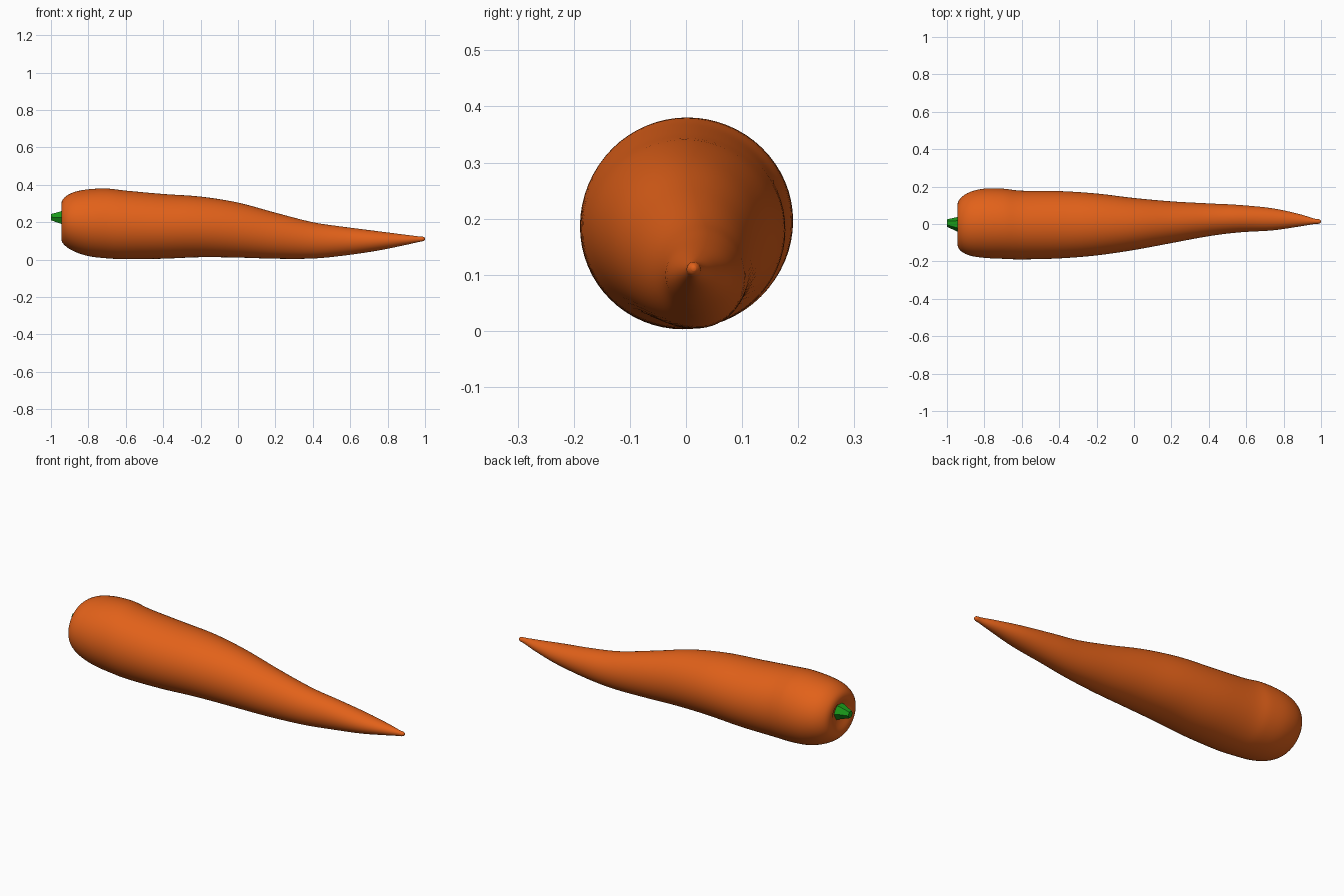
import bpy, bmesh, math
from mathutils import Vector

if "Cube" in bpy.data.objects:
    bpy.data.objects.remove(bpy.data.objects["Cube"])


def material(name, color):
    m = bpy.data.materials.new(name)
    m.diffuse_color = (*color, 1)
    m.use_nodes = True
    m.node_tree.nodes["Principled BSDF"].inputs["Base Color"].default_value = m.diffuse_color
    return m


def loft(name, rings, mat, smooth):
    """Skin closed rings of points and cap both ends."""
    bm = bmesh.new()
    loops = [[bm.verts.new(p) for p in r] for r in rings]
    n = len(loops[0])
    for a, b in zip(loops, loops[1:]):
        for i in range(n):
            bm.faces.new((a[i], a[(i + 1) % n], b[(i + 1) % n], b[i]))
    bm.faces.new(loops[0])
    bm.faces.new(loops[-1])
    bmesh.ops.recalc_face_normals(bm, faces=bm.faces)
    for f in bm.faces:
        f.smooth = smooth
    me = bpy.data.meshes.new(name)
    bm.to_mesh(me)
    bm.free()
    me.materials.append(mat)
    ob = bpy.data.objects.new(name, me)
    bpy.context.collection.objects.link(ob)
    return ob


def ring(s, n):
    """Oval section from (x, z low, z high, y low, y high)."""
    x, z0, z1, y0, y1 = s
    return [(x, (y0 + y1) / 2 + (y1 - y0) / 2 * math.cos(math.tau * i / n),
             (z0 + z1) / 2 + (z1 - z0) / 2 * math.sin(math.tau * i / n)) for i in range(n)]


def smooth_path(pts, steps):
    """Catmull-Rom through the stations."""
    v = [Vector(p) for p in pts]
    out = []
    for i in range(len(v) - 1):
        a, b, c, d = v[max(i - 1, 0)], v[i], v[i + 1], v[min(i + 2, len(v) - 1)]
        for k in range(steps):
            t = k / steps
            out.append(b + 0.5 * t * ((c - a) + t * ((2 * a - 5 * b + 4 * c - d)
                                                    + t * (3 * (b - c) + d - a))))
    return out + [v[-1]]


# Root: dimpled crown, swollen shoulder, long uneven taper, rounded tip
stations = [
    (-0.920, 0.205, 0.235, -0.015, 0.015),
    (-0.930, 0.165, 0.265, -0.055, 0.055),
    (-0.945, 0.115, 0.295, -0.100, 0.095),
    (-0.930, 0.080, 0.330, -0.140, 0.135),
    (-0.880, 0.046, 0.360, -0.168, 0.170),
    (-0.800, 0.019, 0.376, -0.181, 0.189),
    (-0.700, 0.007, 0.380, -0.186, 0.189),
    (-0.600, 0.003, 0.369, -0.189, 0.178),
    (-0.400, 0.005, 0.351, -0.184, 0.176),
    (-0.200, 0.013, 0.337, -0.168, 0.163),
    (0.000, 0.011, 0.305, -0.139, 0.139),
    (0.200, 0.005, 0.251, -0.102, 0.121),
    (0.400, 0.006, 0.200, -0.065, 0.110),
    (0.560, 0.021, 0.176, -0.045, 0.102),
    (0.740, 0.047, 0.153, -0.034, 0.084),
    (0.880, 0.075, 0.135, -0.014, 0.054),
    (0.960, 0.093, 0.125, -0.001, 0.030),
    (0.990, 0.099, 0.122, 0.002, 0.025),
    (1.000, 0.107, 0.116, 0.010, 0.018),
]
loft("carrot_root", [ring(s, 64) for s in smooth_path(stations, 5)],
     material("orange", (0.76, 0.12, 0.01)), True)

# Cut leaf stub: small faceted frustum set in the dimple
stub = [(-0.91, 0.170, 0.270, -0.048, 0.045),
        (-0.945, 0.186, 0.264, -0.040, 0.037),
        (-1.000, 0.208, 0.246, -0.015, 0.025)]
loft("leaf_stub", [ring(s, 6) for s in stub],
     material("green", (0.01, 0.32, 0.01)), False)
